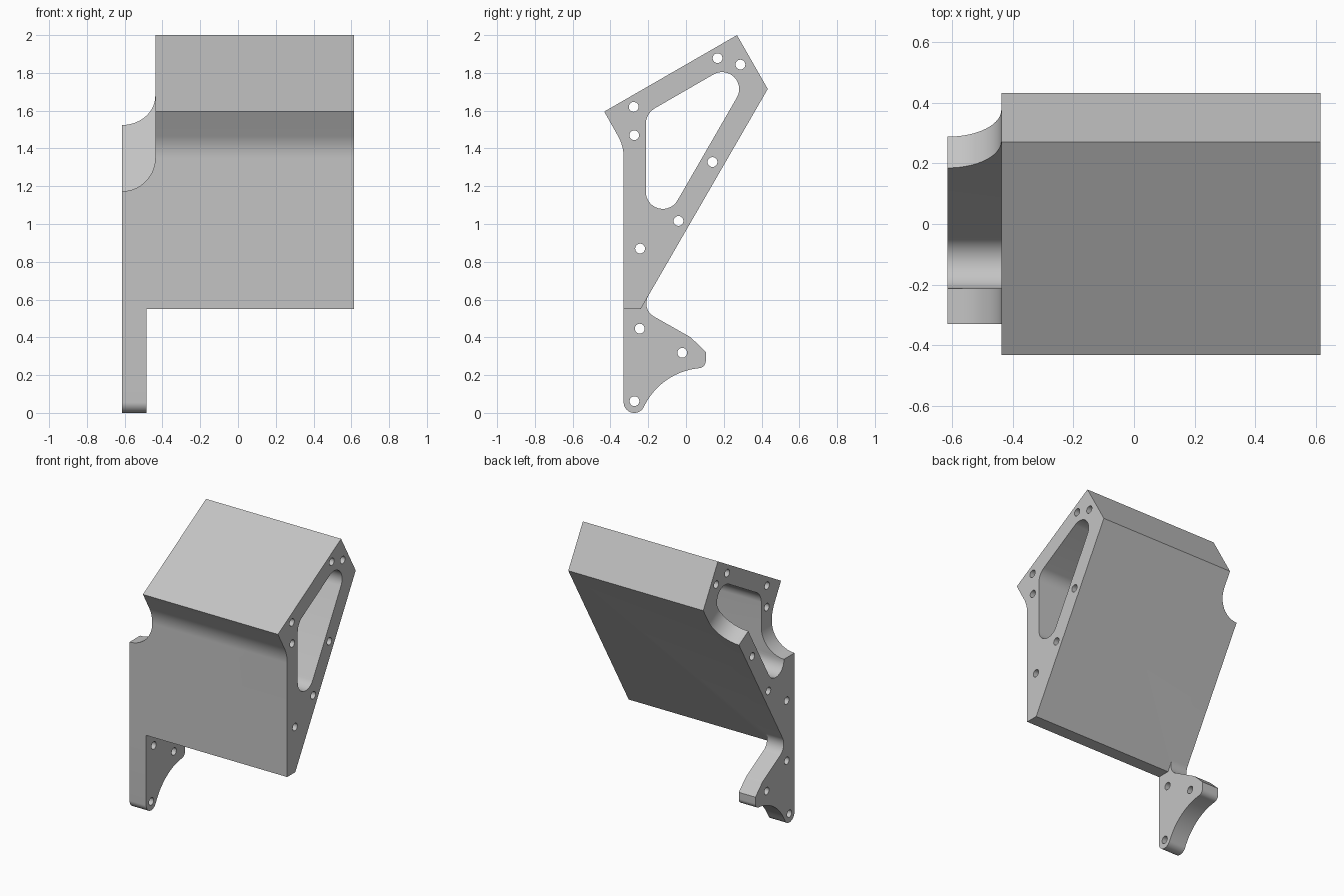
import bpy
import bmesh
import math
from mathutils import Vector

cube = bpy.data.objects.get("Cube")
if cube:
    bpy.data.objects.remove(cube, do_unlink=True)

X, Y, Z = Vector((1, 0, 0)), Vector((0, 1, 0)), Vector((0, 0, 1))
LEFT, RIGHT = -0.615, 0.615
STEP = -0.438          # end of the relieved shoulder


def rounded(corners, steps=14):
    """Turn (u, v) or (u, v, radius) corners into an outline with fillets."""
    out = []
    for i, c in enumerate(corners):
        p = Vector(c[:2])
        if len(c) < 3:
            out.append(p)
            continue
        a = (Vector(corners[i - 1][:2]) - p).normalized()
        b = (Vector(corners[(i + 1) % len(corners)][:2]) - p).normalized()
        half = a.angle(b) / 2
        centre = p + (a + b).normalized() * c[2] / math.sin(half)
        start = p + a * c[2] / math.tan(half) - centre
        end = p + b * c[2] / math.tan(half) - centre
        turn = math.atan2(start.x * end.y - start.y * end.x, start.dot(end))
        for k in range(steps + 1):
            t = turn * k / steps
            out.append(centre + Vector((start.x * math.cos(t) - start.y * math.sin(t),
                                        start.x * math.sin(t) + start.y * math.cos(t))))
    return out


def prism(name, outlines, u, v, w, near, far, origin=Vector((0, 0, 0))):
    """Extrude one or more outlines in the u-v plane along w."""
    bm = bmesh.new()
    for outline in outlines:
        face = bm.faces.new([bm.verts.new(origin + u * p[0] + v * p[1] + w * near)
                             for p in outline])
        ext = bmesh.ops.extrude_face_region(bm, geom=[face], use_keep_orig=True)
        verts = [g for g in ext["geom"] if isinstance(g, bmesh.types.BMVert)]
        bmesh.ops.translate(bm, verts=verts, vec=w * (far - near))
    bmesh.ops.recalc_face_normals(bm, faces=bm.faces)
    mesh = bpy.data.meshes.new(name)
    bm.to_mesh(mesh)
    bm.free()
    obj = bpy.data.objects.new(name, mesh)
    bpy.context.collection.objects.link(obj)
    return obj


def combine(target, tool, operation):
    mod = target.modifiers.new(tool.name, "BOOLEAN")
    mod.operation, mod.solver, mod.object = operation, "EXACT", tool
    tool.hide_render = True
    bpy.context.view_layer.objects.active = target
    bpy.ops.object.modifier_apply(modifier=mod.name)
    bpy.data.objects.remove(tool, do_unlink=True)


# Main slanted block
body = prism("bracket_body", [rounded([
    (-0.33, 0.55), (-0.24, 0.55), (0.433, 1.715), (0.27, 2.0),
    (-0.433, 1.595), (-0.33, 1.413, 0.235)])], Y, Z, X, LEFT, RIGHT)

# Foot plate below the left-hand end
foot = prism("foot_plate", [rounded([
    (-0.33, 0.62), (-0.33, 0, 0.056), (-0.24, 0, 0.056), (-0.125, 0.218, 0.36),
    (0.105, 0.24, 0.04), (0.105, 0.322), (0.025, 0.4, 0.08),
    (-0.24, 0.55, 0.08), (-0.199, 0.621)])], Y, Z, X, LEFT, -0.485)
combine(body, foot, "UNION")

# Long triangular opening
opening = prism("opening_cutter", [rounded([
    (-0.213, 0.834, 0.09), (0.437, 1.96, 0.09), (-0.213, 1.585, 0.1)])],
    Y, Z, X, -1, 1)
combine(body, opening, "DIFFERENCE")

# Bolt holes running the full length
holes = [(0.167, 1.878), (0.288, 1.844), (-0.277, 1.62), (-0.274, 1.47),
         (0.14, 1.328), (-0.04, 1.016), (-0.243, 0.87),
         (-0.245, 0.446), (-0.02, 0.318), (-0.273, 0.062)]
ring = [Vector((math.cos(k * math.tau / 24), math.sin(k * math.tau / 24))) * 0.026
        for k in range(24)]
drill = prism("hole_cutter", [[Vector(h) + r for r in ring] for h in holes],
              Y, Z, X, -1, 1)
combine(body, drill, "DIFFERENCE")


# Shoulder relief: rounded notches square to the front and to the sloped back
def notch(base):
    return [rounded([(-0.8, base), (STEP, base, 0.177), (STEP, base + 1), (-0.8, base + 1)])]


slope = Vector((0, 0.5, math.sqrt(0.75)))
outward = Vector((0, math.sqrt(0.75), -0.5))
combine(body, prism("front_notch", notch(1.173), X, Z, Y, -0.7, -0.02), "DIFFERENCE")
combine(body, prism("back_notch", notch(1.056), X, slope, outward, -0.3, 0.1,
                    Vector((0, -0.24, 0.55))), "DIFFERENCE")
combine(body, prism("top_notch", [[(-0.8, 1.69), (STEP, 1.69), (STEP, 2.2), (-0.8, 2.2)]],
                    X, Z, Y, -0.7, 0.7), "DIFFERENCE")

# Plain grey finish
grey = bpy.data.materials.new("plain_grey")
grey.use_nodes = True
colour = (0.55, 0.55, 0.55, 1)
grey.diffuse_color = colour
grey.node_tree.nodes["Principled BSDF"].inputs["Base Color"].default_value = colour
body.data.materials.clear()
body.data.materials.append(grey)

bpy.ops.object.select_all(action="DESELECT")
body.select_set(True)
bpy.context.view_layer.objects.active = body
bpy.ops.object.shade_smooth_by_angle(angle=math.radians(25))
